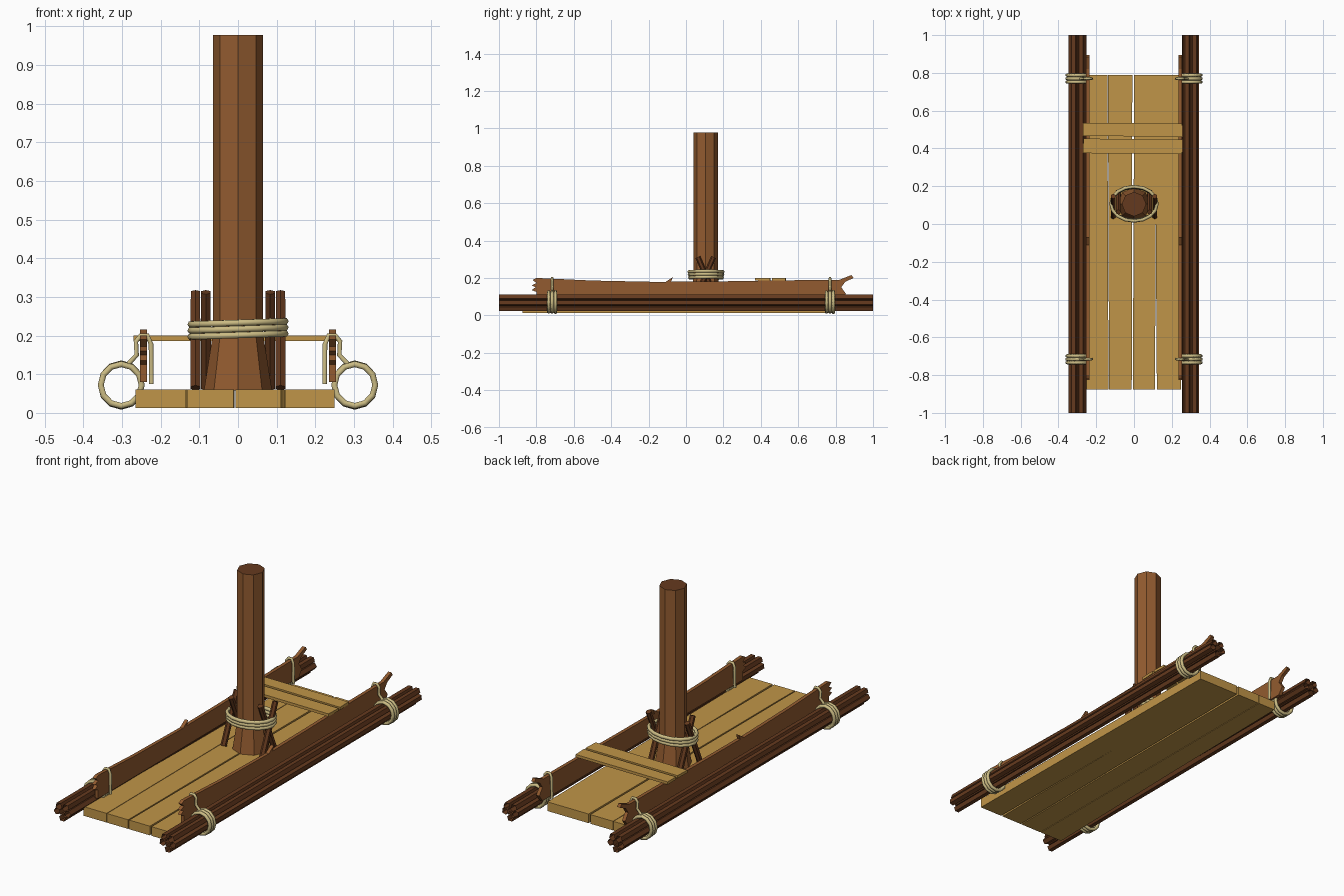
import bpy, bmesh, math
from mathutils import Vector, Matrix

old = bpy.data.objects.get("Cube")
if old:
    bpy.data.objects.remove(old, do_unlink=True)


def material(name, rgb):
    m = bpy.data.materials.new(name)
    m.use_nodes = True
    m.diffuse_color = (*rgb, 1)
    m.node_tree.nodes["Principled BSDF"].inputs["Base Color"].default_value = (*rgb, 1)
    return m


DARK = material("dark brown wood", (0.13, 0.042, 0.013))
WOOD = material("brown wood", (0.29, 0.105, 0.029))
PLANK = material("pale plank", (0.53, 0.30, 0.065))
ROPE = material("rope", (0.60, 0.50, 0.23))


def finish(name, bm, *mats):
    bmesh.ops.recalc_face_normals(bm, faces=bm.faces)
    mesh = bpy.data.meshes.new(name)
    bm.to_mesh(mesh)
    bm.free()
    for m in mats:
        mesh.materials.append(m)
    ob = bpy.data.objects.new(name, mesh)
    bpy.context.collection.objects.link(ob)
    return ob


def prism(name, outline, place, lo, hi, mat):
    """Extrude a 2D outline from lo to hi; place maps (u, v, depth) to a point."""
    bm = bmesh.new()
    face = bm.faces.new([bm.verts.new(place(u, v, lo)) for u, v in outline])
    new = bmesh.ops.extrude_face_region(bm, geom=[face])["geom"]
    shift = Vector(place(0, 0, hi)) - Vector(place(0, 0, lo))
    bmesh.ops.translate(bm, vec=shift, verts=[g for g in new if isinstance(g, bmesh.types.BMVert)])
    return finish(name, bm, mat)


def flat(u, v, d):
    return (u, v, d)


def upright(u, v, d):
    return (d, u, v)


def rod(bm, a, b, r1, r2, sides, caps=True, spin=0.0):
    """Straight rod between two points."""
    a, b = Vector(a), Vector(b)
    turn = (b - a).to_track_quat('Z', 'Y').to_matrix().to_4x4()
    m = Matrix.Translation((a + b) / 2) @ turn @ Matrix.Rotation(spin, 4, 'Z')
    bmesh.ops.create_cone(bm, cap_ends=caps, segments=sides, radius1=r1, radius2=r2,
                          depth=(b - a).length, matrix=m)


def rope(name, paths, radius, closed):
    """Several strands of rope in one curve, converted to a mesh."""
    cu = bpy.data.curves.new(name, 'CURVE')
    cu.dimensions = '3D'
    cu.bevel_depth = radius
    cu.bevel_resolution = 1
    cu.use_fill_caps = True
    for pts in paths:
        sp = cu.splines.new('POLY')
        sp.points.add(len(pts) - 1)
        for p, co in zip(sp.points, pts):
            p.co = (*co, 1)
        sp.use_cyclic_u = closed
    tmp = bpy.data.objects.new(name + "_path", cu)
    bpy.context.collection.objects.link(tmp)
    bpy.context.view_layer.update()
    mesh = bpy.data.meshes.new_from_object(tmp.evaluated_get(bpy.context.evaluated_depsgraph_get()))
    bpy.data.objects.remove(tmp, do_unlink=True)
    mesh.materials.clear()
    mesh.materials.append(ROPE)
    bpy.context.collection.objects.link(bpy.data.objects.new(name, mesh))


# Deck: planks with a through gap in the middle and a long split on one side
F, B = -0.875, 0.79
prism("deck_plank_outer", [(-0.265, F), (-0.135, F), (-0.141, B), (-0.24, B), (-0.25, 0)],
      flat, 0.013, 0.06, PLANK)
prism("deck_plank_inner", [(-0.132, F), (-0.012, F), (-0.009, B), (-0.138, B)],
      flat, 0.013, 0.06, PLANK)
prism("deck_plank_split", [(-0.006, F), (0.111, F), (0.115, 0.02), (0.121, F), (0.25, F),
                           (0.235, B), (0.001, B)], flat, 0.013, 0.06, PLANK)

# Cross planks resting on the side boards
prism("cross_plank_front", [(-0.27, 0.375), (0.255, 0.37), (0.258, 0.448), (-0.268, 0.452)],
      flat, 0.186, 0.2, PLANK)
prism("cross_plank_back", [(-0.27, 0.467), (0.258, 0.461), (0.255, 0.532), (-0.27, 0.535)],
      flat, 0.186, 0.2, PLANK)

# Side boards with ragged ends and a splinter on the top edge
board = [(-0.8, 0.08), (-0.8, 0.125), (-0.825, 0.135), (-0.805, 0.15), (-0.825, 0.16),
         (-0.8, 0.172), (-0.82, 0.19), (-0.8, 0.2), (-0.5, 0.186), (-0.11, 0.178),
         (-0.07, 0.205), (-0.08, 0.18), (0.2, 0.182), (0.5, 0.187), (0.82, 0.19),
         (0.885, 0.216), (0.895, 0.2), (0.85, 0.178), (0.83, 0.15), (0.855, 0.115), (0.83, 0.08)]
for side, s in (("right", -1), ("left", 1)):
    prism(side + "_side_board", board, upright, s * 0.235, s * 0.253, WOOD)

    # Float: bundle of open reeds
    bm = bmesh.new()
    for dx, z in ((-0.02, 0.096), (0.02, 0.096), (-0.03, 0.067), (0, 0.07), (0.03, 0.067), (0, 0.039)):
        x = s * (0.3 + dx)
        rod(bm, (x, -1, z), (x, 1, z), 0.018, 0.018, 5, caps=False, spin=dx * 30)
    finish(side + "_reed_bundle", bm, DARK)

    # Lashings: three coils round the bundle and one strand over the board
    for end, y in (("front", -0.716), ("back", 0.77)):
        coils = []
        for k in (-1, 0, 1):
            coils.append([(s * (0.302 + 0.053 * math.cos(a)), y + 0.018 * k,
                           0.072 + (0.055 + 0.001 * k) * math.sin(a))
                          for a in (math.tau * i / 12 for i in range(12))])
        rope(f"{side}_{end}_lashing", coils, 0.009, True)
        arch = ((0.285, 0.125), (0.262, 0.15), (0.264, 0.185), (0.252, 0.2),
                (0.234, 0.2), (0.225, 0.178), (0.224, 0.075))
        rope(f"{side}_{end}_strand", [[(s * x, y, z) for x, z in arch]], 0.007, False)

    # Crossed braces beside the mast
    bm = bmesh.new()
    for x, lean in ((0.11, 1), (0.083, -1)):
        rod(bm, (s * x, 0.105 - lean * 0.065, 0.065), (s * x, 0.105 + lean * 0.042, 0.312),
            0.015, 0.014, 6)
    finish(side + "_mast_braces", bm, DARK)

# Mast with a dark end face, and its flared foot
bm = bmesh.new()
rod(bm, (0, 0.105, 0.06), (0, 0.105, 0.977), 0.065, 0.065, 8)
for f in bm.faces:
    f.material_index = int(f.normal.z > 0.9)
finish("mast", bm, WOOD, DARK)
bm = bmesh.new()
rod(bm, (0, 0.105, 0.058), (0, 0.105, 0.21), 0.088, 0.064, 8)
finish("mast_foot", bm, WOOD)

# Rope wound round the mast and braces
coils = []
for k in (-1, 0, 1):
    coils.append([(0.122 * math.cos(a), 0.107 + (0.089 + 0.002 * k) * math.sin(a),
                   0.217 + 0.016 * k + 0.004 * math.cos(a))
                  for a in (math.tau * i / 16 for i in range(16))])
rope("mast_lashing", coils, 0.009, True)
